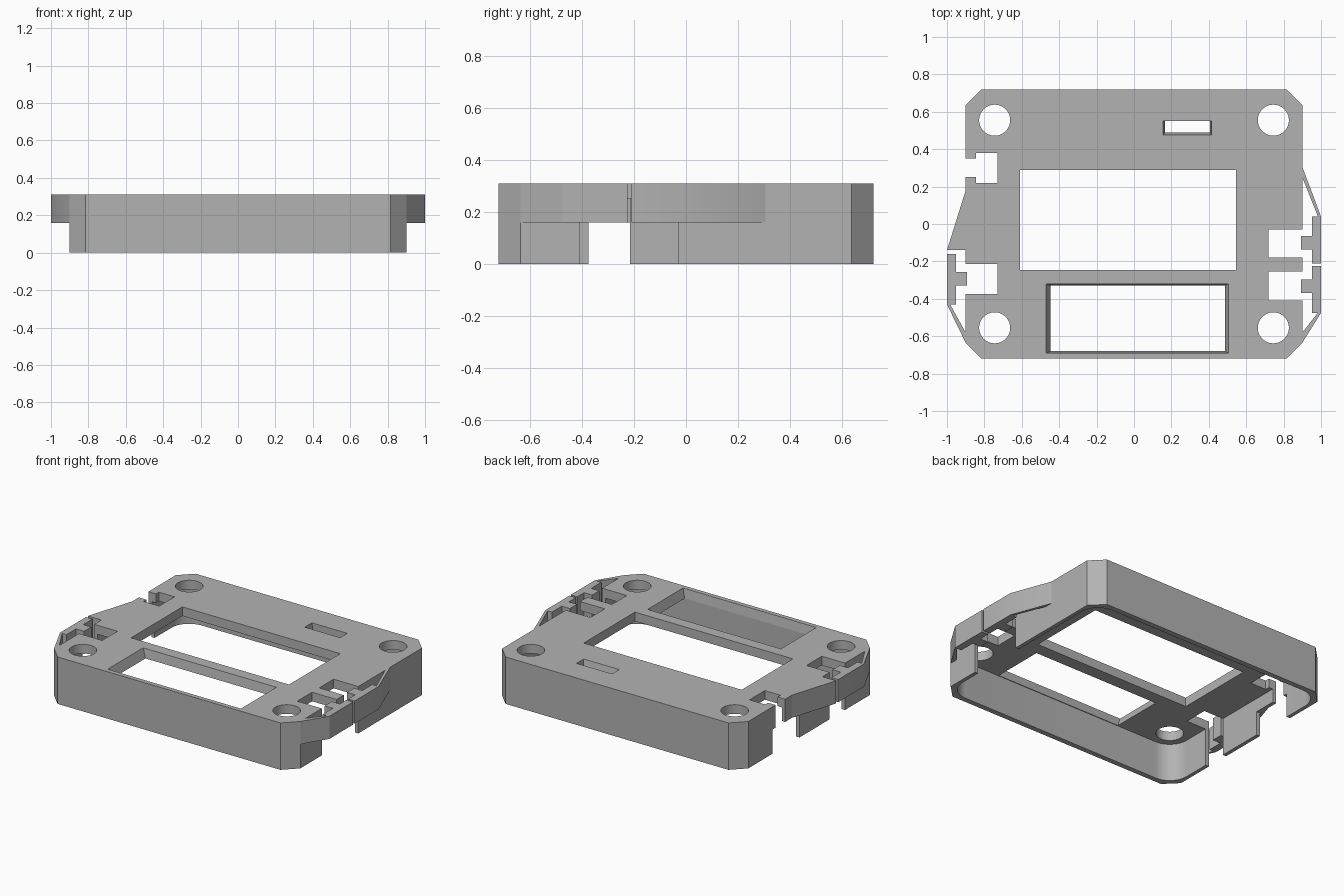
import bpy
import bmesh
from math import cos, sin, pi

if "Cube" in bpy.data.objects:
    bpy.data.objects.remove(bpy.data.objects["Cube"], do_unlink=True)

TOP, PLATE, MID = 0.31, 0.25, 0.16      # top face, plate underside, skirt edge
HX, HY, CHAMFER = 0.9, 0.72, 0.085
BOLT_X, BOLT_Y = 0.745, 0.555

grey = bpy.data.materials.new("plain grey")
grey.use_nodes = True
colour = (0.45, 0.45, 0.45, 1)
grey.diffuse_color = colour
grey.node_tree.nodes["Principled BSDF"].inputs["Base Color"].default_value = colour


def prism(name, lower, z0, z1, upper=None):
    """Solid between a lower outline and an upper one (the same by default)."""
    upper = upper or lower
    bm = bmesh.new()
    a = [bm.verts.new((x, y, z0)) for x, y in lower]
    b = [bm.verts.new((x, y, z1)) for x, y in upper]
    bm.faces.new(a)
    bm.faces.new(b)
    for i in range(len(a)):
        j = (i + 1) % len(a)
        bm.faces.new((a[i], a[j], b[j], b[i]))
    bmesh.ops.recalc_face_normals(bm, faces=bm.faces)
    mesh = bpy.data.meshes.new(name)
    bm.to_mesh(mesh)
    bm.free()
    mesh.materials.append(grey)
    ob = bpy.data.objects.new(name, mesh)
    bpy.context.collection.objects.link(ob)
    return ob


def rect(x0, x1, y0, y1):
    return [(x0, y0), (x1, y0), (x1, y1), (x0, y1)]


def arc(cx, cy, r, start, sweep, n):
    return [(cx + r * cos(start + sweep * i / n), cy + r * sin(start + sweep * i / n))
            for i in range(n + 1)]


def cut(target, cutter):
    cutter.hide_render = True
    mod = target.modifiers.new("cut", 'BOOLEAN')
    mod.operation = 'DIFFERENCE'
    mod.solver = 'EXACT'
    mod.object = cutter
    bpy.context.view_layer.objects.active = target
    bpy.ops.object.modifier_apply(modifier=mod.name)
    bpy.data.objects.remove(cutter, do_unlink=True)


# Chamfered cover block
outline = []
for sx, sy in ((1, 1), (-1, 1), (-1, -1), (1, -1)):
    pair = [(sx * HX, sy * (HY - CHAMFER)), (sx * (HX - CHAMFER), sy * HY)]
    outline += pair if sx == sy else pair[::-1]
cover = prism("cover", outline, 0, TOP)

# Hollow underside, its round corners centred on the bolt holes
hollow = []
for k, (sx, sy) in enumerate(((1, 1), (-1, 1), (-1, -1), (1, -1))):
    hollow += arc(sx * BOLT_X, sy * BOLT_Y, 0.13, k * pi / 2, pi / 2, 12)
cut(cover, prism("hollow", hollow, -0.1, PLATE))

# Bolt holes
for sx in (1, -1):
    for sy in (1, -1):
        ring = arc(sx * BOLT_X, sy * BOLT_Y, 0.083, 0, 2 * pi, 48)[:-1]
        cut(cover, prism("bolt_hole", ring, PLATE - 0.03, TOP + 0.1))

# Screen window, then the tapered connector window and slit
cut(cover, prism("screen_window", rect(-0.61, 0.545, -0.245, 0.29), 0.2, 0.4))
for small, big in ((rect(-0.445, 0.485, -0.68, -0.33), rect(-0.47, 0.505, -0.69, -0.32)),
                   (rect(0.165, 0.405, 0.49, 0.55), rect(0.155, 0.415, 0.475, 0.55))):
    cut(cover, prism("tapered_window", small, PLATE - 0.001, TOP + 0.001, big))

# Switch notches through the plate and side walls
for x0, x1, y0, y1 in ((-1, -0.73, -0.375, -0.215), (0.72, 1, -0.41, -0.255),
                       (0.72, 1, -0.18, -0.03), (-0.845, -0.73, 0.22, 0.38),
                       (-1, -0.84, 0.25, 0.35)):
    cut(cover, prism("notch", rect(x0, x1, y0, y1), -0.1, 0.4))

# Openings in the lower side walls
cut(cover, prism("right_opening", rect(0.86, 1, -0.41, -0.03), -0.1, PLATE))
cut(cover, prism("left_opening", rect(-1, -0.86, 0.1, 0.38), -0.1, MID))

# Solid side bulge
prism("side_bulge", [(-0.89, 0.18), (-0.9, 0.18), (-1, -0.14), (-0.89, -0.14)], MID, TOP)


def button(name, side, tip, bend, root, peg):
    """Springy side button: thin arm, thick pad and a peg facing the switch."""
    d = 1 if bend > tip else -1         # direction from the pad to the root
    gap = root - d * 0.055
    pts = [(1, tip), (1, bend), (0.9, root), (0.89, root), (0.89, gap), (0.9, gap),
           (0.983, bend), (0.952, bend), (0.952, peg + d * 0.037),
           (0.893, peg + d * 0.037), (0.893, peg - d * 0.037),
           (0.952, peg - d * 0.037), (0.952, tip)]
    prism(name, [(side * x, y) for x, y in pts], MID, TOP)


button("rear_button", 1, -0.21, 0.04, 0.305, -0.1)
button("front_button", 1, -0.225, -0.475, -0.635, -0.333)
button("opposite_button", -1, -0.16, -0.43, -0.635, -0.293)

# Keep flat walls crisp and the bores smooth
for ob in bpy.context.collection.objects:
    if ob.type == 'MESH' and grey.name in ob.data.materials:
        bpy.ops.object.select_all(action='DESELECT')
        ob.select_set(True)
        bpy.context.view_layer.objects.active = ob
        bpy.ops.object.shade_smooth_by_angle(angle=0.52)
